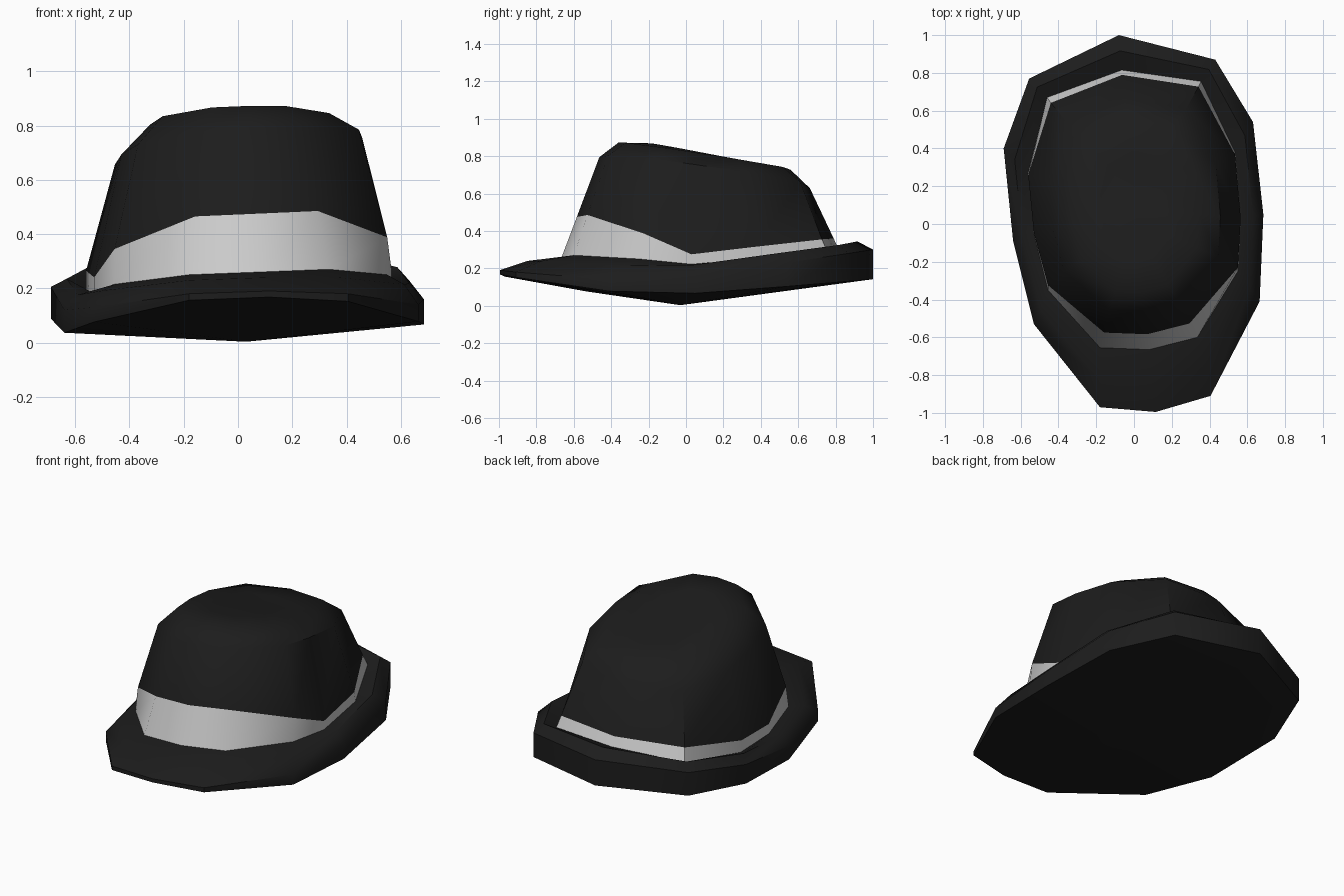
import bpy, bmesh, math
from mathutils import Vector

if "Cube" in bpy.data.objects:
    bpy.data.objects.remove(bpy.data.objects["Cube"])

# stations around the hat: brim edge x, y, z | band foot x, y, z | band top z
STATIONS = [
    (-.08, 1.0, .30, -.065, .815, .305, .36), (.43, .87, .28, .355, .755, .29, .355),
    (.63, .54, .23, .535, .38, .255, .315), (.685, .05, .16, .565, .03, .222, .275),
    (.665, -.41, .14, .55, -.25, .25, .388), (.405, -.91, .18, .335, -.60, .27, .485),
    (.115, -.995, .19, .08, -.665, .26, .475), (-.18, -.97, .18, -.18, -.655, .25, .465),
    (-.53, -.53, .13, -.455, -.35, .215, .345), (-.64, -.09, .12, -.53, -.05, .18, .24),
    (-.69, .40, .205, -.56, .27, .195, .265), (-.555, .77, .26, -.46, .67, .26, .335),
][::-1]


def material(name, value):
    m = bpy.data.materials.new(name)
    m.diffuse_color = (value, value, value, 1)
    m.use_nodes = True
    m.node_tree.nodes["Principled BSDF"].inputs["Base Color"].default_value = m.diffuse_color
    return m


def loft(name, rings, mat):
    """Skin rings in order, bottom to top; a ring of one point becomes a fan."""
    bm = bmesh.new()
    vs = [[bm.verts.new(p) for p in r] for r in rings]
    n = len(STATIONS)
    for a, b in zip(vs, vs[1:]):
        for i in range(n):
            j = (i + 1) % n
            if len(a) == 1:
                bm.faces.new((a[0], b[j], b[i]))
            elif len(b) == 1:
                bm.faces.new((a[i], a[j], b[0]))
            else:
                bm.faces.new((a[i], a[j], b[j], b[i]))
    me = bpy.data.meshes.new(name)
    bm.to_mesh(me)
    bm.free()
    ob = bpy.data.objects.new(name, me)
    bpy.context.collection.objects.link(ob)
    me.materials.append(mat)
    me.shade_smooth()
    me.set_sharp_from_angle(angle=math.radians(45))
    return ob


felt = material("black_felt", .012)
ribbon = material("grey_ribbon", .75)

edge = [Vector(s[:3]) for s in STATIONS]
foot = [Vector(s[3:6]) for s in STATIONS]
band_top = []
for s, f in zip(STATIONS, foot):
    k = 1 - .57 * (s[6] - s[5])
    band_top.append(Vector((f.x * (1 if abs(f.y) < .4 else k), f.y * k, s[6])))

# brim: closed underside, thicker and turned up toward the back
under = [e - Vector((0, 0, .09 + .068 * e.y)) for e in edge]
crest = [e.lerp(f, .45) + Vector((0, 0, .03 + .012 * e.y)) for e, f in zip(edge, foot)]
loft("brim", [[(.03, -.03, .003)], under, edge, crest, foot], felt)

# ribbon band
loft("hat_band", [foot, band_top], ribbon)


# crown: shrinking rings sloping down to the back, shallow dent on top
def crown_ring(sx, sy, dy, z0, tilt_x, tilt_y):
    pts = []
    for p in band_top:
        x, y = p.x * sx, p.y * sy + dy
        pts.append(Vector((x, y, z0 + tilt_x * x + tilt_y * y)))
    return pts


loft("crown", [
    band_top,
    crown_ring(.81, .82, .015, .725, .08, -.14),
    crown_ring(.61, .67, .03, .815, .035, -.155),
    crown_ring(.32, .41, .05, .832, .02, -.19),
    [(.02, .08, .80)],
], felt)
